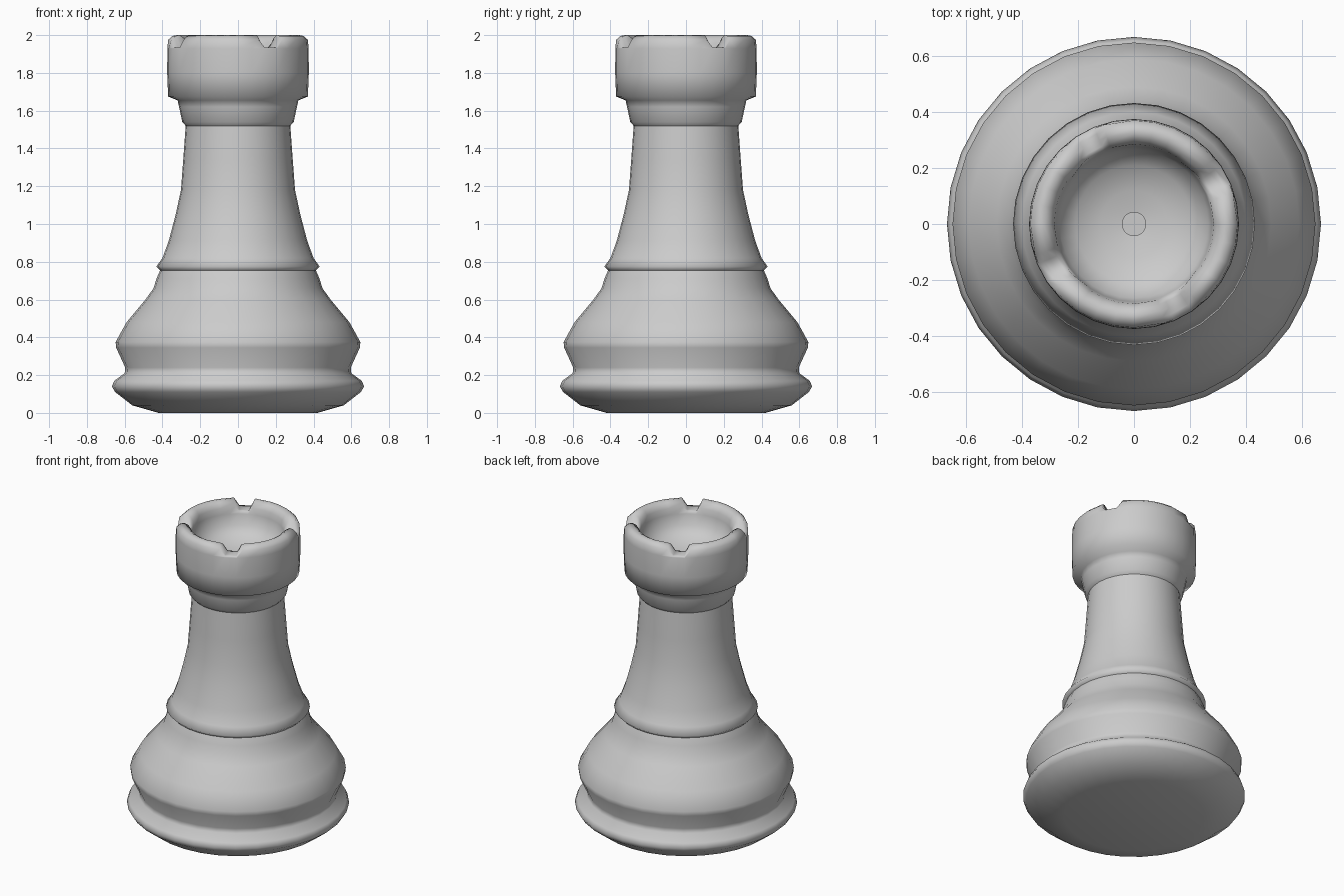
import bpy, bmesh
from math import cos, sin, radians

cube = bpy.data.objects.get("Cube")
if cube:
    bpy.data.objects.remove(cube, do_unlink=True)

SEGMENTS = 32
STEP = 360 / SEGMENTS
NOTCH_FLOOR = 1.935

grey = bpy.data.materials.new("light_grey")
grey.use_nodes = True
colour = (0.6, 0.6, 0.6, 1)
grey.diffuse_color = colour
grey.node_tree.nodes["Principled BSDF"].inputs["Base Color"].default_value = colour


def plain(k, r, z):
    return k * STEP, z


def battlement(k, r, z):
    """Lower two columns in every eight to cut a notch; slope its side walls."""
    angle, slot = k * STEP, k % 8
    if z > NOTCH_FLOOR:
        if slot in (2, 3):
            z = NOTCH_FLOOR
        elif slot == 1:
            angle += 6
        elif slot == 4:
            angle -= 6
    return angle, z


def lathe(name, profile, place=plain):
    """Revolve (radius, height) points around z; radius 0 closes to a point."""
    bm = bmesh.new()
    rings = []
    for r, z in profile:
        if r == 0:
            rings.append([bm.verts.new((0, 0, z))] * SEGMENTS)
            continue
        ring = []
        for k in range(SEGMENTS):
            angle, height = place(k, r, z)
            a = radians(angle)
            ring.append(bm.verts.new((r * cos(a), r * sin(a), height)))
        rings.append(ring)
    for low, high in zip(rings, rings[1:]):
        for k in range(SEGMENTS):
            n = (k + 1) % SEGMENTS
            corners = [low[k], low[n], high[n], high[k]]
            bm.faces.new(list(dict.fromkeys(corners)))
    for face in bm.faces:
        face.smooth = True
    mesh = bpy.data.meshes.new(name)
    bm.to_mesh(mesh)
    bm.free()
    mesh.materials.append(grey)
    obj = bpy.data.objects.new(name, mesh)
    bpy.context.collection.objects.link(obj)
    return obj


# Foot moulding, waist groove and flared bell
lathe("base", [
    (0, 0), (0.42, 0.0), (0.56, 0.04), (0.65, 0.11), (0.668, 0.14),
    (0.655, 0.17), (0.6, 0.21), (0.597, 0.24), (0.645, 0.345),
    (0.648, 0.375), (0.59, 0.48), (0.49, 0.6), (0.447, 0.66),
    (0.432, 0.71), (0.412, 0.755)])

# Tapered column rising from the collar ridge
lathe("shaft", [
    (0.412, 0.755), (0.432, 0.775), (0.4, 0.82), (0.367, 0.91),
    (0.33, 1.05), (0.302, 1.18), (0.29, 1.34), (0.277, 1.52)])

# Neck ring, battlements and hollow bowl with a small centre hole
lathe("crown", [
    (0.277, 1.52), (0.295, 1.54), (0.312, 1.62), (0.32, 1.655),
    (0.37, 1.675), (0.375, 1.8), (0.374, 1.93), (0.37, 1.975),
    (0.348, 1.995), (0.325, 2.0), (0.3, 1.985), (0.285, 1.96),
    (0.278, 1.92), (0.265, 1.85), (0.21, 1.8), (0.12, 1.77),
    (0.042, 1.76)], battlement)
